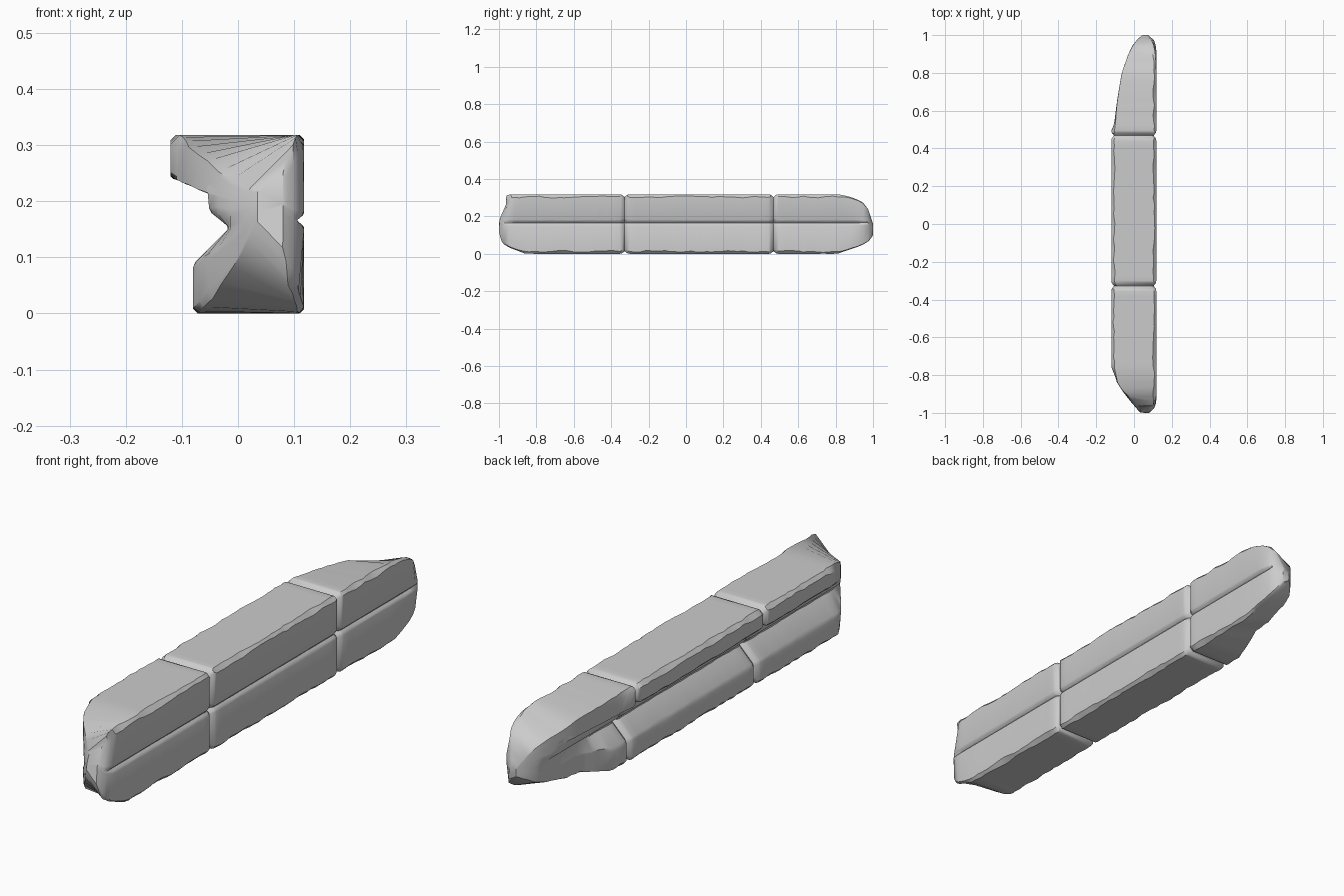
import bpy, bmesh, math, random
from mathutils import Vector

if "Cube" in bpy.data.objects:
    bpy.data.objects.remove(bpy.data.objects["Cube"])

random.seed(4)

# Cross-section corners: x, z, chip amount
PROFILE = [(0.118, 0, 1), (0.118, 0.155, 0.4), (0.105, 0.166, 0.1), (0.118, 0.177, 0.4),
           (0.118, 0.318, 1), (-0.12, 0.318, 1), (-0.12, 0.24, 0.6), (-0.056, 0.236, 0.7),
           (-0.051, 0.182, 0.7), (-0.015, 0.153, 0.3), (-0.08, 0.088, 0.6), (-0.08, 0, 1)]

# Envelope of the weathered ends, as (y, value)
LEFT = [(-1, 0.035), (-0.985, 0.02), (-0.95, -0.01), (-0.9, -0.05), (-0.84, -0.09),
        (-0.79, -0.105), (-0.76, -0.13), (0.47, -0.13), (0.53, -0.105), (0.65, -0.09),
        (0.8, -0.065), (0.9, -0.03), (0.95, -0.005), (0.98, 0.02), (1, 0.045)]
LOW_LEFT = [(-0.85, 0), (-0.7, 0), (0.5, 0), (0.6, 0.035), (0.7, 0.05), (0.85, 0.03), (0.95, 0)]
RIGHT = [(-1, 0.08), (-0.98, 0.105), (-0.94, 0.12), (0.92, 0.12), (0.97, 0.11), (1, 0.075)]
TOP = [(-1, 0.315), (-0.98, 0.32), (0.81, 0.32), (0.88, 0.305), (0.94, 0.28), (0.97, 0.25), (1, 0.16)]
BOTTOM = [(-1, 0.09), (-0.98, 0.055), (-0.95, 0.035), (-0.86, 0), (0.81, 0),
          (0.88, 0.025), (0.94, 0.045), (0.98, 0.07), (1, 0.1)]


def curve(table, y):
    if y <= table[0][0]:
        return table[0][1]
    for (a, va), (b, vb) in zip(table, table[1:]):
        if y <= b:
            return va + (vb - va) * (y - a) / (b - a)
    return table[-1][1]


def section(inset, chips):
    """Profile shrunk by inset, with every corner chipped by its own amount."""
    pts = [Vector((x, z)) for x, z, _ in PROFILE]
    n = len(pts)
    moved = []
    for i, p in enumerate(pts):
        a = (p - pts[i - 1]).normalized()
        b = (pts[(i + 1) % n] - p).normalized()
        n1, n2 = Vector((-a.y, a.x)), Vector((-b.y, b.x))
        moved.append(p + (n1 + n2) / (1 + n1.dot(n2)) * inset)
    ring = []
    for i, p in enumerate(moved):
        c = chips[i]
        ring.append(p + (moved[i - 1] - p).normalized() * c)
        ring.append(p + (moved[(i + 1) % n] - p).normalized() * c)
    return ring


def weather(p, y):
    """Pull a section point inside the rounded envelope at y."""
    x, z = p
    low = curve(LOW_LEFT, y) * min(1, max(0, (0.17 - z) / 0.06))
    left, right = curve(LEFT, y) + low, curve(RIGHT, y)
    bottom, top = curve(BOTTOM, y), curve(TOP, y)
    cx, cz = 0.06, (bottom + top) / 2
    end = min(1, max(0, (abs(y) - 0.75) / 0.2))
    u = (x - cx) / ((right - cx) if x > cx else (cx - left))
    v = (z - cz) / ((top - cz) if z > cz else (cz - bottom))
    power = 16 - 12.5 * end if x < cx else 16 - 9 * end
    if y < 0 and z > cz:
        power = max(power, 9)
    r = (abs(u) ** power + abs(v) ** power) ** (1 / power)
    if r > 1:
        x, z = cx + (x - cx) / r, cz + (z - cz) / r
    # Hollow in the upper part of the front end
    fade = min(1, max(0, (-y - 0.88) / 0.1))
    hollow = 0.032 * math.exp(-((z - 0.255) / 0.05) ** 2)
    if z > 0.27:
        hollow += 0.008
    return Vector((x, y + fade * hollow, z))


def stone_block(name, y0, y1, joint0, joint1):
    steps = round((y1 - y0) / 0.027)
    ys = [y0 + (y1 - y0) * i / steps for i in range(steps + 1)]
    ys += [y0 + 0.006, y0 + 0.015, y1 - 0.006, y1 - 0.015]
    ys.sort()
    bm = bmesh.new()
    rings = []
    chips = [0.014 * c for _, _, c in PROFILE]
    for y in ys:
        # Chip sizes wander along the block
        chips = [0.4 * old + 0.6 * c * random.uniform(0.006, 0.021)
                 for old, (_, _, c) in zip(chips, PROFILE)]
        d = min(y - y0 if joint0 else 1, y1 - y if joint1 else 1)
        inset = 0.014 * max(0, 1 - d / 0.018)
        rings.append([bm.verts.new(weather(p, y)) for p in section(inset, chips)])
    for a, b in zip(rings, rings[1:]):
        n = len(a)
        for i in range(n):
            j = (i + 1) % n
            bm.faces.new((a[i], a[j], b[j], b[i]))
    bm.faces.new(rings[0])
    bm.faces.new(rings[-1])
    bmesh.ops.recalc_face_normals(bm, faces=bm.faces)
    mesh = bpy.data.meshes.new(name)
    bm.to_mesh(mesh)
    bm.free()
    obj = bpy.data.objects.new(name, mesh)
    bpy.context.collection.objects.link(obj)
    bpy.ops.object.select_all(action='DESELECT')
    bpy.context.view_layer.objects.active = obj
    obj.select_set(True)
    bpy.ops.object.shade_smooth_by_angle(angle=math.radians(35))


# Three stone lengths, meeting at two recessed joints
stone_block("front_broken_stone", -1, -0.328, False, True)
stone_block("middle_stone", -0.328, 0.468, True, True)
stone_block("back_worn_stone", 0.468, 1, True, False)
